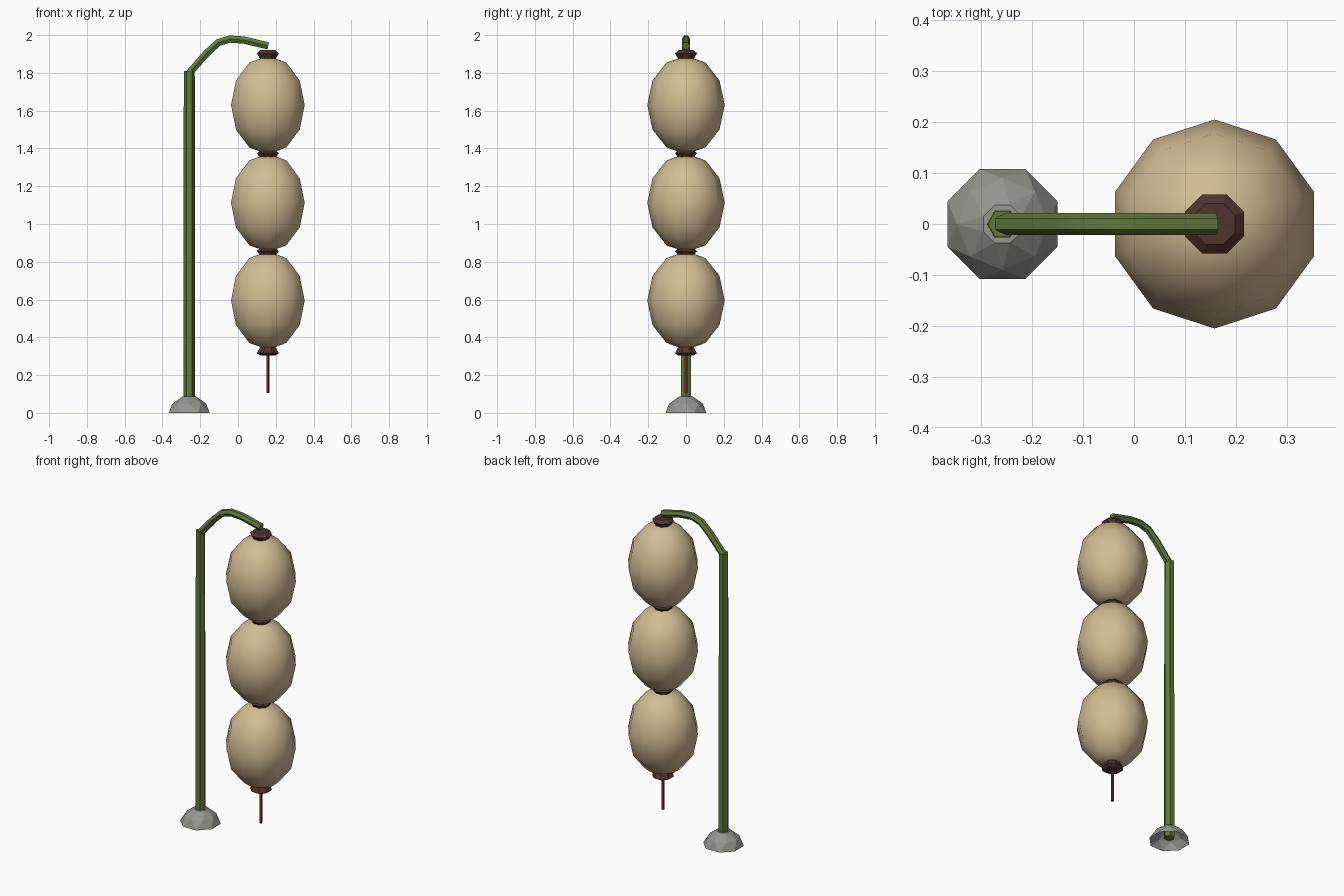
import bpy, bmesh, math
from mathutils import Vector

cube = bpy.data.objects.get("Cube")
if cube:
    bpy.data.objects.remove(cube, do_unlink=True)

POLE_X, LAMP_X = -0.258, 0.158


def material(name, rgb):
    m = bpy.data.materials.new(name)
    m.use_nodes = True
    m.diffuse_color = (*rgb, 1)
    bsdf = m.node_tree.nodes["Principled BSDF"]
    bsdf.inputs["Base Color"].default_value = (*rgb, 1)
    bsdf.inputs["Roughness"].default_value = 0.8
    return m


paper = material("tan paper", (0.64, 0.50, 0.29))
wood = material("dark brown wood", (0.08, 0.035, 0.027))
bamboo = material("olive green", (0.12, 0.19, 0.04))
stone = material("grey stone", (0.29, 0.31, 0.27))
cord = material("red cord", (0.30, 0.035, 0.03))


def finish(name, bm, mat, smooth=None):
    bmesh.ops.recalc_face_normals(bm, faces=bm.faces)
    mesh = bpy.data.meshes.new(name)
    bm.to_mesh(mesh)
    bm.free()
    mesh.materials.append(mat)
    ob = bpy.data.objects.new(name, mesh)
    bpy.context.collection.objects.link(ob)
    if smooth:
        bpy.ops.object.select_all(action='DESELECT')
        ob.select_set(True)
        bpy.context.view_layer.objects.active = ob
        bpy.ops.object.shade_smooth_by_angle(angle=math.radians(smooth))
    return ob


def rings_to_bmesh(rings, bottom=True, top=True):
    """Skin a list of equal-sized point rings with quads."""
    bm = bmesh.new()
    loops = [[bm.verts.new(p) for p in ring] for ring in rings]
    n = len(loops[0])
    for a, b in zip(loops, loops[1:]):
        for i in range(n):
            j = (i + 1) % n
            bm.faces.new((a[i], a[j], b[j], b[i]))
    if bottom:
        bm.faces.new(loops[0])
    if top:
        bm.faces.new(loops[-1])
    return bm


def ring(x, r, z, sides, turn=0.0):
    step = math.tau / sides
    return [Vector((x + r * math.cos(step * (i + turn)),
                    r * math.sin(step * (i + turn)), z)) for i in range(sides)]


def lathe(name, x, profile, sides, mat, turn=0.0, smooth=None):
    rings = [ring(x, r, z, sides, turn) for r, z in profile]
    return finish(name, rings_to_bmesh(rings), mat, smooth)


# Hollow faceted stone foot, each ring turned half a step against the next
bm = bmesh.new()
steps = [(0.117, 0, 0.5), (0.090, 0.048, 1.0), (0.040, 0.086, 1.5)]
loops = [[bm.verts.new(p) for p in ring(POLE_X, r, z, 8, t)] for r, z, t in steps]
for a, b in zip(loops, loops[1:]):
    for i in range(8):
        j = (i + 1) % 8
        bm.faces.new((a[i], a[j], b[i]))
        bm.faces.new((a[j], b[j], b[i]))
bm.faces.new(loops[-1])
finish("stone_foot", bm, stone)

# Upright pole
lathe("pole", POLE_X, [(0.031, 0.02), (0.029, 1.81)], 6, bamboo)

# Bent arm: hexagonal sections swept along a path in the xz plane
path = [Vector((x, 0, z)) for x, z in
        [(-0.257, 1.80), (-0.165, 1.905), (-0.105, 1.960), (-0.045, 1.979),
         (0.03, 1.974), (0.16, 1.943)]]
side = Vector((0, 1, 0))
sections = []
for i, p in enumerate(path):
    along = (path[min(i + 1, len(path) - 1)] - path[max(i - 1, 0)]).normalized()
    up = side.cross(along)
    sections.append([p + 0.022 * (side * math.cos(a) + up * math.sin(a))
                     for a in (math.tau * k / 6 for k in range(6))])
finish("arm", rings_to_bmesh(sections), bamboo, 30)

# Three paper lanterns, stacked
for k, z in enumerate((0.595, 1.112, 1.63)):
    bm = bmesh.new()
    bmesh.ops.create_uvsphere(bm, u_segments=10, v_segments=6, radius=1)
    bmesh.ops.scale(bm, vec=(0.205, 0.205, 0.26), verts=bm.verts)
    bmesh.ops.translate(bm, vec=(LAMP_X, 0, z), verts=bm.verts)
    finish(f"lantern_{k + 1}", bm, paper, 60)

# Wooden collars above, between and below the lanterns
for k, (low, high) in enumerate([(0.305, 0.348), (0.835, 0.872),
                                 (1.353, 1.390), (1.877, 1.920)]):
    mid = low + 0.6 * (high - low)
    if k == 0:
        mid = low + 0.25 * (high - low)
    lathe(f"collar_{k + 1}", LAMP_X,
          [(0.046, low), (0.063, mid), (0.044, high)], 8, wood, turn=0.5)

# Hanging cord
lathe("cord", LAMP_X, [(0.008, 0.105), (0.008, 0.32)], 6, cord)
